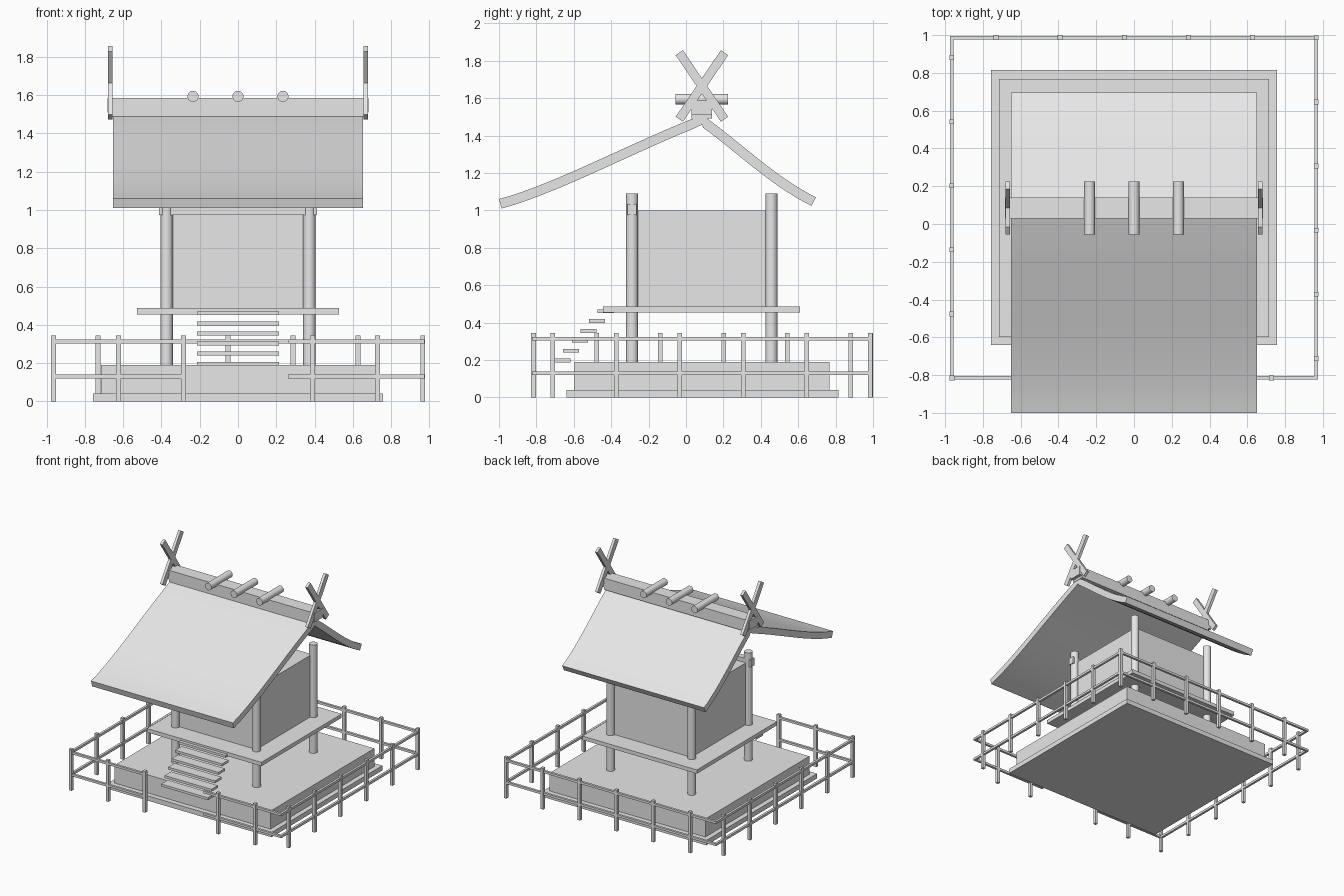
import bpy, bmesh, math
from mathutils import Vector, Matrix
from mathutils.geometry import interpolate_bezier

if "Cube" in bpy.data.objects:
    bpy.data.objects.remove(bpy.data.objects["Cube"])

mat = bpy.data.materials.new("plain_grey")
mat.diffuse_color = (0.8, 0.8, 0.8, 1)
mat.use_nodes = True
mat.node_tree.nodes["Principled BSDF"].inputs["Base Color"].default_value = mat.diffuse_color


def finish(name, bm, smooth=False):
    bmesh.ops.recalc_face_normals(bm, faces=bm.faces[:])
    me = bpy.data.meshes.new(name)
    bm.to_mesh(me)
    bm.free()
    me.materials.append(mat)
    ob = bpy.data.objects.new(name, me)
    bpy.context.collection.objects.link(ob)
    if smooth:
        bpy.ops.object.select_all(action='DESELECT')
        ob.select_set(True)
        bpy.context.view_layer.objects.active = ob
        bpy.ops.object.shade_smooth_by_angle(angle=math.radians(30))
    return ob


def add_box(bm, x0, x1, y0, y1, z0, z1):
    m = Matrix.Translation(((x0 + x1) / 2, (y0 + y1) / 2, (z0 + z1) / 2)) \
        @ Matrix.Diagonal((x1 - x0, y1 - y0, z1 - z0, 1))
    bmesh.ops.create_cube(bm, size=1, matrix=m)


def box(name, *b):
    bm = bmesh.new()
    add_box(bm, *b)
    return finish(name, bm)


def cylinder(name, centre, r, length, rot=Matrix()):
    bm = bmesh.new()
    bmesh.ops.create_cone(bm, cap_ends=True, segments=32, radius1=r, radius2=r,
                          depth=length, matrix=Matrix.Translation(centre) @ rot)
    return finish(name, bm, True)


RY = 0.085  # ridge line

# Stepped base, floor deck and chamber
box("base_lower", -0.757, 0.757, -0.64, 0.815, 0, 0.04)
box("base_upper", -0.716, 0.716, -0.597, 0.768, 0.04, 0.19)
box("floor_deck", -0.527, 0.527, -0.445, 0.61, 0.455, 0.487)
box("chamber", -0.365, 0.365, -0.28, 0.45, 0.487, 1.0)

# Corner columns and the front lintel
for sx in (-1, 1):
    for tag, y in (("front", -0.288), ("back", 0.457)):
        cylinder(f"column_{tag}_{'left' if sx < 0 else 'right'}",
                 (sx * 0.373, y, 0.64), 0.032, 0.9)
box("front_lintel", -0.412, 0.412, -0.312, -0.264, 0.975, 1.035)

# Open stair treads
for i in range(6):
    y, z = -0.66 + i * 0.0462, 0.197 + i * 0.0527
    box(f"stair_tread_{i + 1}", -0.215, 0.215, y - 0.043, y + 0.043, z - 0.01, z + 0.01)

# Curved roof: two bezier slopes with thickness, extruded along x
def slope(*pts):
    return interpolate_bezier(*[Vector((0, y, z)) for y, z in pts], 16)

front = slope((RY, 1.51), (-0.28, 1.37), (-0.70, 1.14), (-1.0, 1.06))
back = slope((RY, 1.51), (0.27, 1.385), (0.47, 1.18), (0.695, 1.07))
top = front[::-1] + back[1:]
low = []
for i, p in enumerate(top):
    t = (top[min(i + 1, len(top) - 1)] - top[max(i - 1, 0)]).normalized()
    low.append(p + Vector((0, t.z, -t.y)) * 0.052)
bm = bmesh.new()
rows = [[bm.verts.new((x, p.y, p.z)) for p in line]
        for x, line in ((-0.652, top), (0.652, top), (0.652, low), (-0.652, low))]
for i in range(len(top) - 1):
    for k in range(4):
        a, b = rows[k], rows[(k + 1) % 4]
        bm.faces.new((a[i], a[i + 1], b[i + 1], b[i]))
for i in (0, -1):
    bm.faces.new([r[i] for r in rows])
finish("roof", bm, True)

# Ridge beam and the logs across it
box("ridge_beam", -0.655, 0.655, RY - 0.055, RY + 0.055, 1.49, 1.586)
for i, x in enumerate((-0.235, 0, 0.235)):
    cylinder(f"ridge_log_{i + 1}", (x, RY, 1.594), 0.029, 0.28,
             Matrix.Rotation(math.pi / 2, 4, 'X'))

# Crossed boards at each gable end
for sx in (-1, 1):
    side = "left" if sx < 0 else "right"
    for n, s in (("a", 1), ("b", -1)):
        bm = bmesh.new()
        m = Matrix.Translation((sx * 0.668, RY, 1.665)) \
            @ Matrix.Rotation(s * math.radians(34.2), 4, 'X') \
            @ Matrix.Diagonal((0.023, 0.047, 0.43, 1))
        bmesh.ops.create_cube(bm, size=1, matrix=m)
        finish(f"gable_board_{side}_{n}", bm)
    x0, x1 = sorted((sx * 0.65, sx * 0.682))
    box(f"ridge_end_{side}", x0, x1, RY - 0.055, RY + 0.055, 1.51, 1.586)

# Fence: rails along an open path, posts walked along it at even spacing
path = [Vector(p) for p in ((-0.285, -0.815), (-0.965, -0.815), (-0.965, 0.987),
                            (0.965, 0.987), (0.965, -0.815), (0.27, -0.815))]
rails, posts = bmesh.new(), bmesh.new()
SPACING, carry = 0.3395, 0.0
for a, b in zip(path, path[1:]):
    lo = [min(a[k], b[k]) - 0.0095 for k in (0, 1)]
    hi = [max(a[k], b[k]) + 0.0095 for k in (0, 1)]
    for z in (0.13, 0.313):
        add_box(rails, lo[0], hi[0], lo[1], hi[1], z - 0.0095, z + 0.0095)
    length, d = (b - a).length, carry
    while d < length:
        p = a.lerp(b, d / length)
        add_box(posts, p.x - 0.0125, p.x + 0.0125, p.y - 0.0125, p.y + 0.0125, 0, 0.343)
        d += SPACING
    carry = d - length
finish("fence_rails", rails)
finish("fence_posts", posts)
